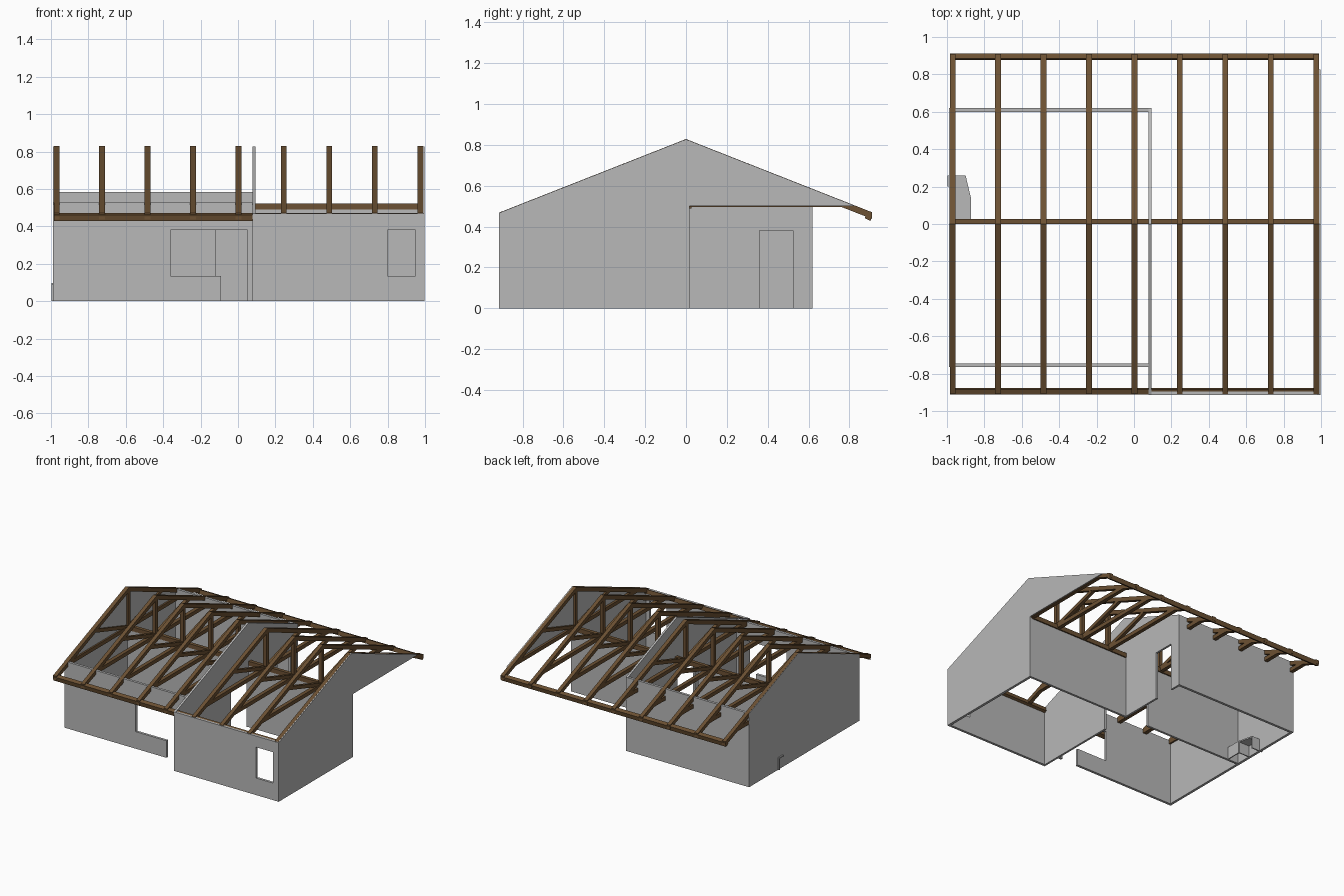
import bpy, bmesh, math
from mathutils import Vector

if "Cube" in bpy.data.objects:
    bpy.data.objects.remove(bpy.data.objects["Cube"])


def material(name, rgb):
    m = bpy.data.materials.new(name)
    m.diffuse_color = (*rgb, 1)
    m.use_nodes = True
    m.node_tree.nodes["Principled BSDF"].inputs["Base Color"].default_value = m.diffuse_color
    return m


WALL = material("wall grey", (0.48, 0.48, 0.48))
WOOD = material("timber brown", (0.150, 0.082, 0.033))

EAVE, RIDGE, HALF = 0.468, 0.828, 0.915
SLOPE = (RIDGE - EAVE) / HALF


def roof(y):
    return RIDGE - SLOPE * abs(y)


def prism(name, pts, axis, a, b, mat):
    """Extrude a 2D outline from a to b along axis (x: pts are y,z; y: x,z; z: x,y)."""
    def place(p, t):
        return {"x": (t, p[0], p[1]), "y": (p[0], t, p[1]), "z": (p[0], p[1], t)}[axis]
    bm = bmesh.new()
    lo = [bm.verts.new(place(p, a)) for p in pts]
    hi = [bm.verts.new(place(p, b)) for p in pts]
    n = len(pts)
    bm.faces.new(lo)
    bm.faces.new(hi)
    for i in range(n):
        j = (i + 1) % n
        bm.faces.new((lo[i], lo[j], hi[j], hi[i]))
    bmesh.ops.recalc_face_normals(bm, faces=bm.faces)
    me = bpy.data.meshes.new(name)
    bm.to_mesh(me)
    bm.free()
    me.materials.append(mat)
    ob = bpy.data.objects.new(name, me)
    bpy.context.collection.objects.link(ob)
    return ob


def rect(u0, u1, v0, v1):
    return [(u0, v0), (u1, v0), (u1, v1), (u0, v1)]


def bar(p, q, w):
    """Outline of a straight bar of width w between two 2D points."""
    p, q = Vector(p), Vector(q)
    d = (q - p).normalized()
    s = Vector((-d.y, d.x)) * w / 2
    return [p - s, q - s, q + s, p + s]


T = 0.02  # wall thickness

# gable walls
prism("left_gable_wall", [(-0.765, 0), (0.62, 0), (0.62, roof(0.62)), (0, RIDGE),
      (-0.765, roof(0.765))], "x", -0.988, -0.968, WALL)
prism("right_gable_wall", [(-HALF, 0), (0.018, 0), (0.018, 0.5), (0.825, 0.5),
      (0.825, roof(0.825)), (0, RIDGE), (-HALF, EAVE)], "x", 0.978, 0.998, WALL)
prism("dividing_wall", [(-HALF, 0), (-0.22, 0), (-0.22, 0.38), (-0.002, 0.38), (-0.002, 0),
      (0.36, 0), (0.36, 0.38), (0.525, 0.38), (0.525, 0), (0.62, 0), (0.62, roof(0.62)),
      (0, RIDGE), (-HALF, EAVE)], "x", 0.077, 0.093, WALL)

# long walls
prism("back_wall", rect(-0.97, 0.08, 0, roof(0.62)), "y", 0.60, 0.62, WALL)
prism("front_left_wall", [(-0.97, 0), (-0.092, 0), (-0.092, 0.135), (-0.362, 0.135),
      (-0.362, 0.38), (0.05, 0.38), (0.05, 0), (0.08, 0), (0.08, roof(0.765)),
      (-0.97, roof(0.765))], "y", -0.765, -0.745, WALL)
prism("porch_wall", rect(0.09, 0.98, 0, 0.49), "y", 0.0, 0.018, WALL)
prism("inner_wall", rect(-0.97, -0.118, 0, 0.49), "y", 0.0, 0.018, WALL)

# front right wall with its window opening
front = prism("front_right_wall", rect(0.09, 0.98, 0, EAVE), "y", -HALF, -HALF + T, WALL)
cutter = prism("window_cutter", rect(0.798, 0.948, 0.135, 0.38), "y", -1.0, -0.8, WALL)
cutter.hide_render = True
cutter.hide_viewport = True
cut = front.modifiers.new("window", "BOOLEAN")
cut.operation, cut.object, cut.solver = "DIFFERENCE", cutter, "EXACT"

# small corner fixture: low ledge with side panels, poking through the left wall
prism("ledge_top", [(-0.998, 0.20), (-0.998, 0.258), (-0.9, 0.258), (-0.872, 0.14), (-0.872, 0.02),
      (-0.97, 0.02), (-0.97, 0.20)], "z", 0.088, 0.098, WALL)
prism("ledge_side", rect(-0.998, -0.9, 0.0, 0.09), "y", 0.25, 0.258, WALL)
prism("ledge_middle", rect(-0.97, -0.875, 0.0, 0.09), "y", 0.136, 0.144, WALL)
prism("ledge_front", rect(0.02, 0.14, 0.0, 0.09), "x", -0.88, -0.872, WALL)

# roof trusses
W = 0.03
for i in range(9):
    x = -0.97 + i * 0.2431
    x0, x1 = x - W / 2, x + W / 2
    prism("tie_beam", [(-0.828, 0.496), (0.828, 0.496), (0.755, 0.526), (-0.755, 0.526)],
          "x", x0, x1, WOOD)
    prism("king_post", rect(-W / 2, W / 2, 0.51, 0.805), "x", x0 + 0.001, x1 - 0.001, WOOD)
    for s in (-1, 1):
        prism("rafter", [(0, RIDGE + 0.001), (s * 0.91, roof(0.91) + 0.001),
              (s * 0.91, roof(0.91) - 0.032), (0, RIDGE - 0.032)], "x", x0, x1, WOOD)
        prism("strut", bar((s * 0.005, 0.515), (s * 0.42, roof(0.42) - 0.02), 0.027),
              "x", x0 + 0.002, x1 - 0.002, WOOD)

# beams running along the house
prism("centre_beam", rect(0.0, 0.028, 0.488, 0.523), "x", -0.97, 0.975, WOOD)
for s in (-1, 1):
    prism("eave_beam", [(s * 0.912, 0.462), (s * 0.884, 0.473), (s * 0.876, 0.441),
          (s * 0.904, 0.428)], "x", -0.985, 0.988, WOOD)
